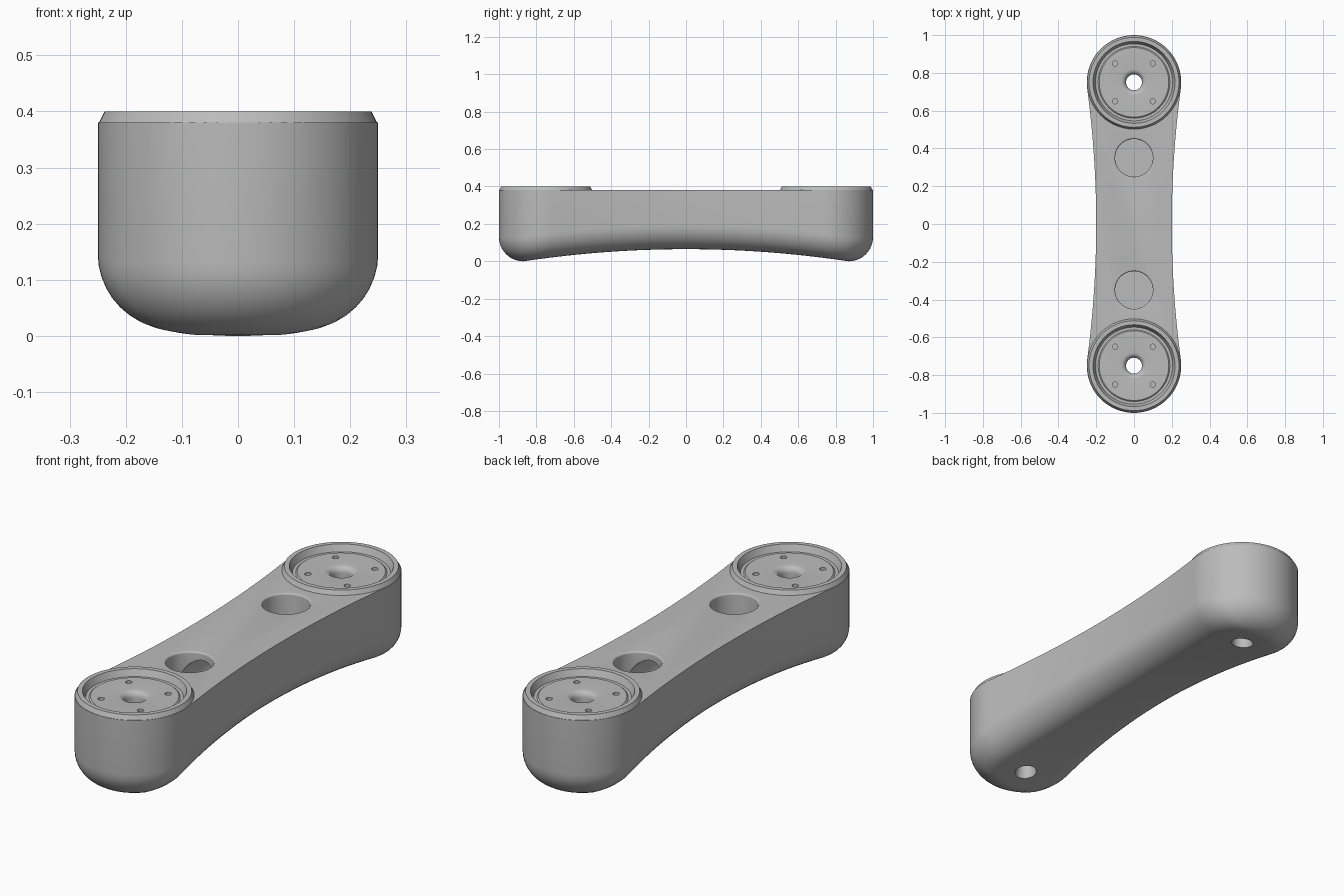
import bpy, bmesh
from math import sin, cos, pi, asin, radians

if "Cube" in bpy.data.objects:
    bpy.data.objects.remove(bpy.data.objects["Cube"])

END_Y, END_R, TOP, FILLET = 0.75, 0.25, 0.38, 0.13

grey = bpy.data.materials.new("plain_grey")
grey.use_nodes = True
grey.diffuse_color = (0.5, 0.5, 0.5, 1)
grey.node_tree.nodes["Principled BSDF"].inputs["Base Color"].default_value = (0.5, 0.5, 0.5, 1)


def finish(name, bm):
    bmesh.ops.recalc_face_normals(bm, faces=bm.faces)
    mesh = bpy.data.meshes.new(name)
    bm.to_mesh(mesh)
    bm.free()
    mesh.materials.append(grey)
    obj = bpy.data.objects.new(name, mesh)
    bpy.context.collection.objects.link(obj)
    return obj


def lathe(bm, profile, x, y, steps=64):
    """Closed solid of revolution; the profile runs between two flat caps."""
    rings = [[bm.verts.new((x + r * cos(2 * pi * i / steps), y + r * sin(2 * pi * i / steps), z))
              for i in range(steps)] for r, z in profile]
    for a, b in zip(rings, rings[1:]):
        for i in range(steps):
            j = (i + 1) % steps
            bm.faces.new((a[i], a[j], b[j], b[i]))
    bm.faces.new(rings[0])
    bm.faces.new(rings[-1])


def lathes(name, profile, places, steps=64):
    bm = bmesh.new()
    for x, y in places:
        lathe(bm, profile, x, y, steps)
    return finish(name, bm)


def rounded_lip(r, z, radius, steps=6):
    """Profile of a fillet from a flat at height z down into a hole of radius r."""
    return [(r + radius * (1 - sin(t)), z - radius * (1 - cos(t)))
            for t in (pi / 2 * k / steps for k in range(steps + 1))]


# Half outline from the front tip to the back tip: point and outward normal
def half_outline():
    join = 0.717
    theta = asin((END_Y - join) / END_R)
    curve = (END_R * cos(theta) - 0.2) / join ** 2
    pts = []
    n = 22
    for k in range(n + 1):
        a = -pi / 2 + (pi / 2 + theta) * k / n
        pts.append((END_R * cos(a), -END_Y + END_R * sin(a), cos(a), sin(a)))
    m = 28
    for k in range(1, m):
        y = -join + 2 * join * k / m
        slope = 2 * curve * y
        length = (1 + slope * slope) ** 0.5
        pts.append((0.2 + curve * y * y, y, 1 / length, -slope / length))
    return pts + [(x, -y, nx, -ny) for x, y, nx, ny in reversed(pts[:n + 1])]


def underside(y):
    reach = 1 - FILLET
    return 0.065 * (1 - (min(abs(y), reach) / reach) ** 2)


# Arm body: vertical sides, filleted lower edge, arched underside
def make_body():
    half = half_outline()
    outline = half + [(-x, y, -nx, ny) for x, y, nx, ny in reversed(half[1:-1])]
    count = len(outline)
    bm = bmesh.new()
    rings = [[bm.verts.new((x, y, TOP)) for x, y, _, _ in outline]]
    for k in range(11):
        t = pi / 2 * k / 10
        inset, lift = FILLET * (1 - cos(t)), FILLET * (1 - sin(t))
        ring = []
        for x, y, nx, ny in outline:
            py = y - ny * inset
            ring.append(bm.verts.new((x - nx * inset, py, underside(py) + lift)))
        rings.append(ring)
    for a, b in zip(rings, rings[1:]):
        for i in range(count):
            j = (i + 1) % count
            bm.faces.new((a[i], a[j], b[j], b[i]))
    bm.faces.new(rings[0])
    last = rings[-1]
    for i in range(len(half) - 1):
        corners = [last[i], last[i + 1], last[-i - 1], last[-i]]
        bm.faces.new(list(dict.fromkeys(corners)))
    return finish("arm_body", bm)


body = make_body()
ends = [(0, END_Y), (0, -END_Y)]
pockets = [(0, 0.35), (0, -0.35)]

# Raised chamfered rims on both ends
rims = lathes("end_rims", [(0.249, 0.3), (0.249, 0.378), (0.238, 0.4)], ends)

# Stepped recess with a flared through hole
recess = [(0.217, 0.45), (0.217, 0.4), (0.204, 0.37), (0.19, 0.37), (0.184, 0.375)]
recess += rounded_lip(0.042, 0.375, 0.028)
recess += [(0.042, 0.045), (0.045, 0.03), (0.055, -0.02)]
recesses = lathes("recess_cutter", recess, ends)

# Screw holes
screws = lathes("screw_cutter", [(0.014, 0.33), (0.014, 0.45)],
                [(sx * 0.1, y + sy * 0.1) for _, y in ends for sx in (-1, 1) for sy in (-1, 1)], 20)

# Round pockets, joined by a tunnel inside the arm
wells = lathes("pocket_cutter", [(0.108, 0.45)] + rounded_lip(0.1, TOP, 0.008) + [(0.1, 0.16)], pockets)
tunnel = lathes("tunnel_cutter", [(0.085, -0.34), (0.085, 0.34)], [(0, 0)], 48)
tunnel.rotation_euler.x = pi / 2
tunnel.location.z = 0.262

bpy.context.view_layer.update()
bpy.context.view_layer.objects.active = body
for tool, operation in ((rims, 'UNION'), (recesses, 'DIFFERENCE'), (screws, 'DIFFERENCE'),
                        (wells, 'DIFFERENCE'), (tunnel, 'DIFFERENCE')):
    mod = body.modifiers.new(tool.name, 'BOOLEAN')
    mod.object, mod.operation, mod.solver = tool, operation, 'EXACT'
    bpy.ops.object.modifier_apply(modifier=mod.name)
    bpy.data.objects.remove(tool)

bpy.ops.object.select_all(action='DESELECT')
body.select_set(True)
bpy.ops.object.shade_smooth_by_angle(angle=radians(25))
